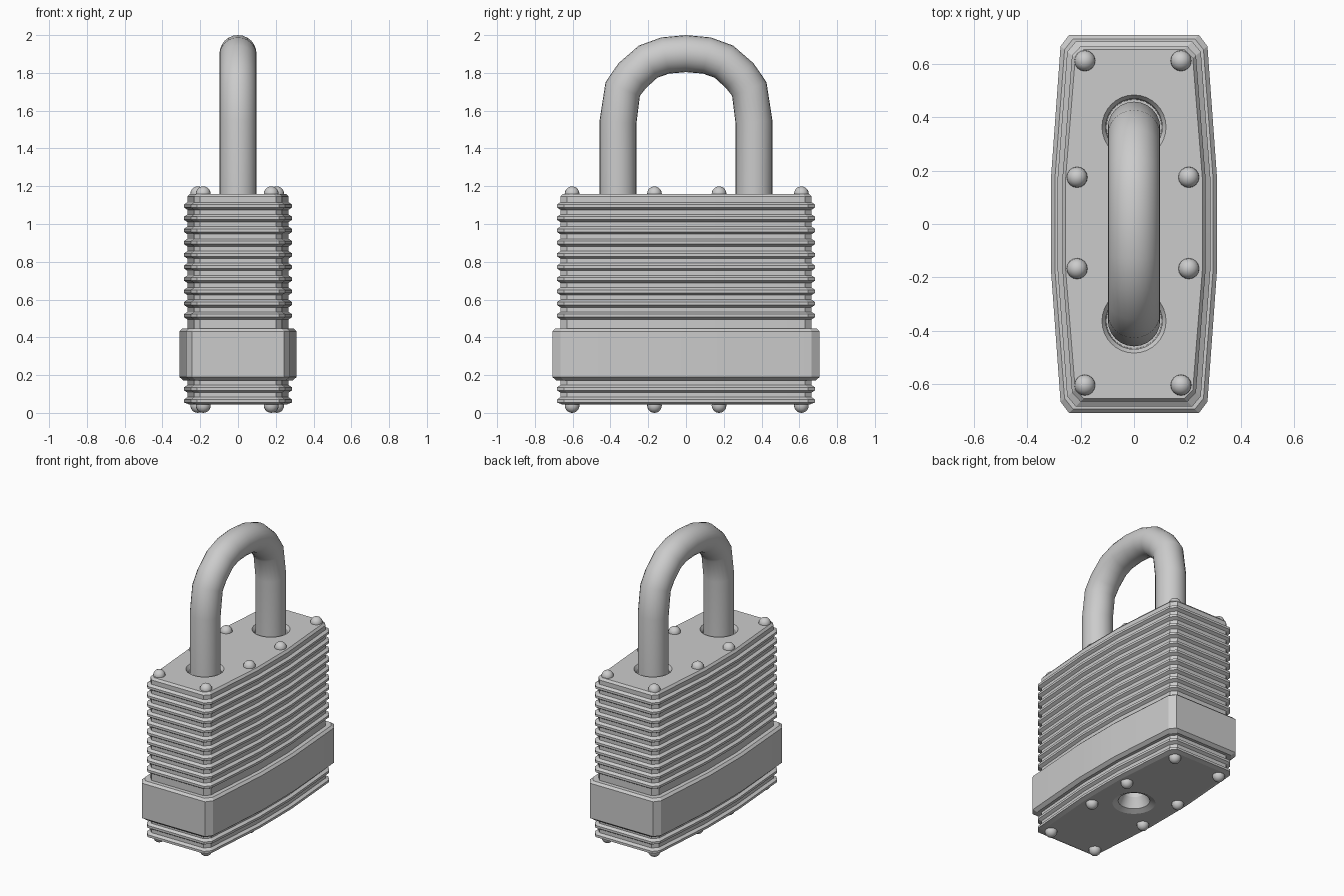
import bpy, bmesh, math
from mathutils import Vector

if "Cube" in bpy.data.objects:
    bpy.data.objects.remove(bpy.data.objects["Cube"])


def loft(name, rings, angle=None):
    """Skin a list of closed rings with quads and cap both ends."""
    bm = bmesh.new()
    vs = [[bm.verts.new(p) for p in r] for r in rings]
    n = len(vs[0])
    for a, b in zip(vs, vs[1:]):
        for i in range(n):
            j = (i + 1) % n
            bm.faces.new((a[i], a[j], b[j], b[i]))
    bm.faces.new(vs[0][::-1])
    bm.faces.new(vs[-1])
    bmesh.ops.recalc_face_normals(bm, faces=bm.faces)
    me = bpy.data.meshes.new(name)
    bm.to_mesh(me)
    bm.free()
    ob = bpy.data.objects.new(name, me)
    bpy.context.collection.objects.link(ob)
    if angle:
        bpy.ops.object.select_all(action='DESELECT')
        bpy.context.view_layer.objects.active = ob
        ob.select_set(True)
        bpy.ops.object.shade_smooth_by_angle(angle=math.radians(angle))
    return ob


def circle(r, z, y=0.0, n=32):
    return [(r * math.cos(2 * math.pi * i / n), y + r * math.sin(2 * math.pi * i / n), z)
            for i in range(n)]


def outline(d, z):
    """Bowed body outline, inset by d from the band."""
    q = [(0.311, 0.17), (0.275, 0.665), (0.243, 0.708)]
    q = [(x - d, y - d * k) for (x, y), k in zip(q, (0, 0.8, 1))]
    half = q + [(-x, y) for x, y in q[::-1]]
    return [(x, y, z) for x, y in half + [(-x, -y) for x, y in half]]


# laminated body: ridged plates with a plain band near the bottom
FLAT, RIDGE = 0.043, 0.025
prof = [(0.052, 0.045)]
band = [(FLAT, 0.172), (0.022, 0.172), (0.0, 0.19), (0.0, 0.432), (0.015, 0.447), (FLAT, 0.447)]
for k in range(17):
    z = 0.063 + 0.0645 * k
    if k == 2:
        prof += band
    if 2 <= k <= 6:
        continue
    if k:
        prof.append((FLAT, z - 0.02))
    prof += [(RIDGE, z - 0.008), (RIDGE, z + 0.008), (FLAT, z + 0.02)]
prof += [(FLAT, 1.145), (0.055, 1.16)]
body = loft("lock_body", [outline(d, z) for d, z in prof])

# shackle sockets and keyhole cut into the body
socket = [(0.103, 1.05), (0.106, 1.14), (0.12, 1.16), (0.12, 1.2)]
keyhole = [(0.135, 0.0), (0.135, 0.045), (0.10, 0.062), (0.095, 0.075), (0.07, 0.13), (0.07, 0.28)]
cutters = [loft("socket_cutter", [circle(r, z, y) for r, z in socket]) for y in (-0.363, 0.363)]
cutters.append(loft("keyhole_cutter", [circle(r, z) for r, z in keyhole]))
bpy.context.view_layer.objects.active = body
for c in cutters:
    c.hide_render = True
    m = body.modifiers.new("cut", 'BOOLEAN')
    m.operation = 'DIFFERENCE'
    m.solver = 'EXACT'
    m.object = c
    bpy.ops.object.modifier_apply(modifier=m.name)
    bpy.data.objects.remove(c)
bpy.ops.object.select_all(action='DESELECT')
body.select_set(True)
bpy.ops.object.shade_smooth_by_angle(angle=math.radians(15))

# shackle: round bar swept along a faceted arch
half = [(0.36, 1.04), (0.36, 1.54), (0.335, 1.715), (0.285, 1.785), (0.2, 1.86), (0.11, 1.892)]
path = [Vector((0, y, z)) for y, z in half + [(0, 1.902)] + [(-y, z) for y, z in half[::-1]]]
rings = []
for i, p in enumerate(path):
    a = (p - path[max(i - 1, 0)]).normalized()
    b = (path[min(i + 1, len(path) - 1)] - p).normalized()
    t = (a + b).normalized()
    side = Vector((1, 0, 0)).cross(t)
    rings.append([p + Vector((0.098 * math.cos(w), 0, 0)) + side * 0.098 * math.sin(w)
                  for w in (2 * math.pi * s / 24 for s in range(24))])
loft("shackle", rings, 50)

# rivets on the top and bottom plates
for z, label in ((1.16, "top"), (0.04, "bottom")):
    for x, y in ((0.18, 0.607), (0.209, 0.171)):
        for sx in (-1, 1):
            for sy in (-1, 1):
                bpy.ops.mesh.primitive_uv_sphere_add(
                    segments=16, ring_count=10, radius=0.039,
                    location=(sx * x - 0.004, sy * y + 0.004, z if z > 1 else 0.039))
                bpy.context.object.name = label + "_rivet"
                bpy.ops.object.shade_smooth()
